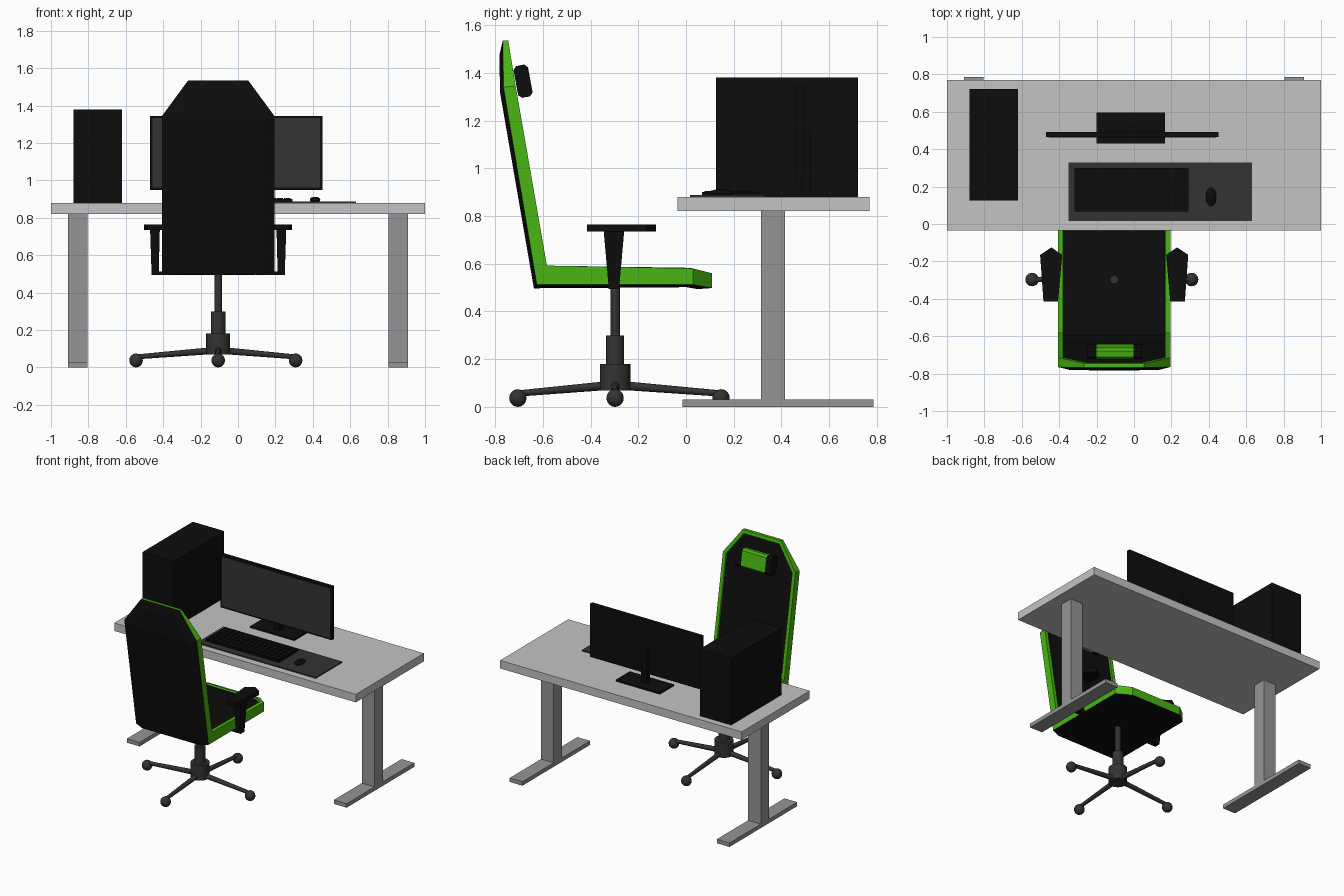
import bpy, bmesh, math
from mathutils import Vector

cube = bpy.data.objects.get("Cube")
if cube:
    bpy.data.objects.remove(cube, do_unlink=True)


def material(name, rgb, rough=0.6):
    m = bpy.data.materials.new(name)
    m.use_nodes = True
    m.diffuse_color = (*rgb, 1)
    bsdf = m.node_tree.nodes["Principled BSDF"]
    bsdf.inputs["Base Color"].default_value = (*rgb, 1)
    bsdf.inputs["Roughness"].default_value = rough
    return m


BLACK = material("black", (0.004, 0.004, 0.004))
DARK = material("dark_grey", (0.033, 0.033, 0.033))
GREEN = material("bright_green", (0.065, 0.46, 0.006))
TOP = material("light_grey", (0.55, 0.55, 0.55))
LEG = material("mid_grey", (0.3, 0.3, 0.3))
CX, CY = -0.106, -0.297   # chair column position


def finish(bm, name, *mats):
    me = bpy.data.meshes.new(name)
    bm.to_mesh(me)
    bm.free()
    for m in mats:
        me.materials.append(m)
    ob = bpy.data.objects.new(name, me)
    bpy.context.scene.collection.objects.link(ob)
    return ob


def add_box(bm, x, y, z):
    lo, hi = zip(x, y, z)
    verts = bmesh.ops.create_cube(bm, size=1)["verts"]
    for v in verts:
        v.co = [hi[i] if v.co[i] > 0 else lo[i] for i in range(3)]


def box(name, mat, x, y, z):
    bm = bmesh.new()
    add_box(bm, x, y, z)
    return finish(bm, name, mat)


def loft(name, mat, a, b):
    """Solid between two matching outlines."""
    bm = bmesh.new()
    va, vb = [[bm.verts.new(p) for p in ring] for ring in (a, b)]
    n = len(va)
    bm.faces.new(va)
    bm.faces.new(vb)
    for i in range(n):
        j = (i + 1) % n
        bm.faces.new((va[i], va[j], vb[j], vb[i]))
    bmesh.ops.recalc_face_normals(bm, faces=bm.faces)
    return finish(bm, name, mat)


def smooth(ob):
    bpy.ops.object.select_all(action="DESELECT")
    ob.select_set(True)
    bpy.context.view_layer.objects.active = ob
    bpy.ops.object.shade_smooth_by_angle(angle=math.radians(40))


def rod(name, mat, p, q, r1, r2, sides=24):
    p, q = Vector(p), Vector(q)
    bm = bmesh.new()
    bmesh.ops.create_cone(bm, cap_ends=True, segments=sides, radius1=r1, radius2=r2,
                          depth=(q - p).length)
    ob = finish(bm, name, mat)
    ob.rotation_euler = (q - p).to_track_quat("Z", "Y").to_euler()
    ob.location = (p + q) / 2
    smooth(ob)


def ball(name, mat, loc, scale):
    bm = bmesh.new()
    bmesh.ops.create_uvsphere(bm, u_segments=24, v_segments=14, radius=1)
    bmesh.ops.scale(bm, vec=scale, verts=bm.verts)
    bmesh.ops.translate(bm, vec=loc, verts=bm.verts)
    smooth(finish(bm, name, mat))


# Desk
box("desk_top", TOP, (-1, 1), (-0.035, 0.77), (0.82, 0.88))
for side, s in (("left", 1), ("right", -1)):
    xs = sorted((s * 0.805, s * 0.91))
    box(side + "_desk_post", LEG, xs, (0.315, 0.415), (0.03, 0.82))
    box(side + "_desk_foot", LEG, xs, (-0.015, 0.785), (0, 0.03))

# Computer and monitor
box("computer_case", BLACK, (-0.88, -0.62), (0.125, 0.722), (0.88, 1.38))
box("monitor_base", BLACK, (-0.2, 0.165), (0.43, 0.595), (0.88, 0.892))
box("monitor_neck", BLACK, (-0.04, 0.005), (0.485, 0.525), (0.892, 1.15))
box("monitor_body", BLACK, (-0.47, 0.452), (0.464, 0.492), (0.948, 1.345))
box("monitor_screen", DARK, (-0.457, 0.439), (0.462, 0.466), (0.961, 1.332))

# Desk mat, keyboard and mouse
box("desk_mat", DARK, (-0.35, 0.632), (0.017, 0.33), (0.88, 0.888))
bm = bmesh.new()
add_box(bm, (-0.318, 0.292), (0.068, 0.3), (0.888, 0.9))
cols, rows = 15, 5
for c in range(cols):
    for r in range(rows):
        x, y = -0.308 + c * 0.0395, 0.078 + r * 0.043
        add_box(bm, (x, x + 0.036), (y, y + 0.039), (0.9, 0.905))
finish(bm, "keyboard", BLACK)
ball("mouse", BLACK, (0.412, 0.145, 0.896), (0.028, 0.05, 0.016))

# Chair shell: half width, inner (y, z), outer (y, z) from the top of the back to the seat tip
sections = [
    (0.16, (-0.745, 1.535), (-0.768, 1.535)),
    (0.3, (-0.714, 1.345), (-0.765, 1.34)),
    (0.3, (-0.583, 0.592), (-0.625, 0.512)),
    (0.3, (0.03, 0.58), (0.03, 0.512)),
    (0.21, (0.11, 0.56), (0.11, 0.498)),
]
bm = bmesh.new()
rings = []
for w, inner, outer in sections:
    rings.append([bm.verts.new((CX + sx * w, *p))
                  for sx, p in ((-1, inner), (1, inner), (1, outer), (-1, outer))])
front, back = [], []
for a, b in zip(rings, rings[1:]):
    quads = [bm.faces.new((a[i], a[(i + 1) % 4], b[(i + 1) % 4], b[i])) for i in range(4)]
    front.append(quads[0])
    back.append(quads[2])
bm.faces.new(rings[0])
bm.faces.new(rings[-1])
bmesh.ops.recalc_face_normals(bm, faces=bm.faces)
# Sunken cushion inside a green rim, and a padded black outer side
bmesh.ops.inset_region(bm, faces=front, thickness=0.026, use_even_offset=True)
bmesh.ops.inset_region(bm, faces=front, thickness=0.002, depth=-0.012, use_even_offset=True)
pad = bmesh.ops.inset_region(bm, faces=back, thickness=0.06, depth=0.015, use_even_offset=True)
for f in front + back + pad["faces"]:
    f.material_index = 1
finish(bm, "chair_shell", GREEN, BLACK)

# Head pillow: green middle between black ends
u, v = Vector((-0.18, 0.98)), Vector((0.98, 0.18))
h, t, c = 0.068, 0.031, 0.014
corners = [(h, t - c), (h - c, t), (c - h, t), (-h, t - c),
           (-h, c - t), (c - h, -t), (h - c, -t), (h, c - t)]
outline = [Vector((-0.683, 1.365)) + u * a + v * b for a, b in corners]
for name, mat, x0, x1 in (("pillow_right_end", BLACK, -0.145, -0.095),
                          ("pillow_middle", GREEN, -0.095, 0.103),
                          ("pillow_left_end", BLACK, 0.103, 0.15)):
    loft(name, mat, [(CX + x0, *p) for p in outline], [(CX + x1, *p) for p in outline])

# Armrests
for side, s in (("left", 1), ("right", -1)):
    plan = [(0.3, -0.415), (0.378, -0.415), (0.396, -0.165), (0.336, -0.125), (0.278, -0.165)]
    loft(side + "_arm_pad", BLACK, *[[(CX + s * x, y, z) for x, y in plan]
                                     for z in (0.735, 0.765)])
    post = [(0.5, 0.318, 0.356, 0.022), (0.737, 0.312, 0.364, 0.043)]
    loft(side + "_arm_post", BLACK,
         *[[(CX + s * x, CY - 0.005 + d, z) for x, d in ((a, -w), (b, -w), (b, w), (a, w))]
           for z, a, b, w in post])
    box(side + "_arm_bracket", BLACK, sorted((CX + s * 0.2, CX + s * 0.356)),
        (CY - 0.028, CY + 0.018), (0.494, 0.512))

# Gas lift column
for name, z0, z1, r in (("base_hub", 0.068, 0.18, 0.064), ("lift_sleeve", 0.18, 0.3, 0.038),
                        ("lift_piston", 0.3, 0.58, 0.02)):
    rod(name, DARK, (CX, CY, z0), (CX, CY, z1), r, r)

# Four legs with ball feet
for side, x, y in (("left", 0.308, CY), ("right", -0.545, CY),
                   ("front", CX, -0.705), ("back", CX, 0.147)):
    rod(side + "_chair_leg", DARK, (CX, CY, 0.092), (x, y, 0.056), 0.019, 0.013, 12)
    ball(side + "_chair_foot", DARK, (x, y, 0.037), (0.036, 0.036, 0.037))
